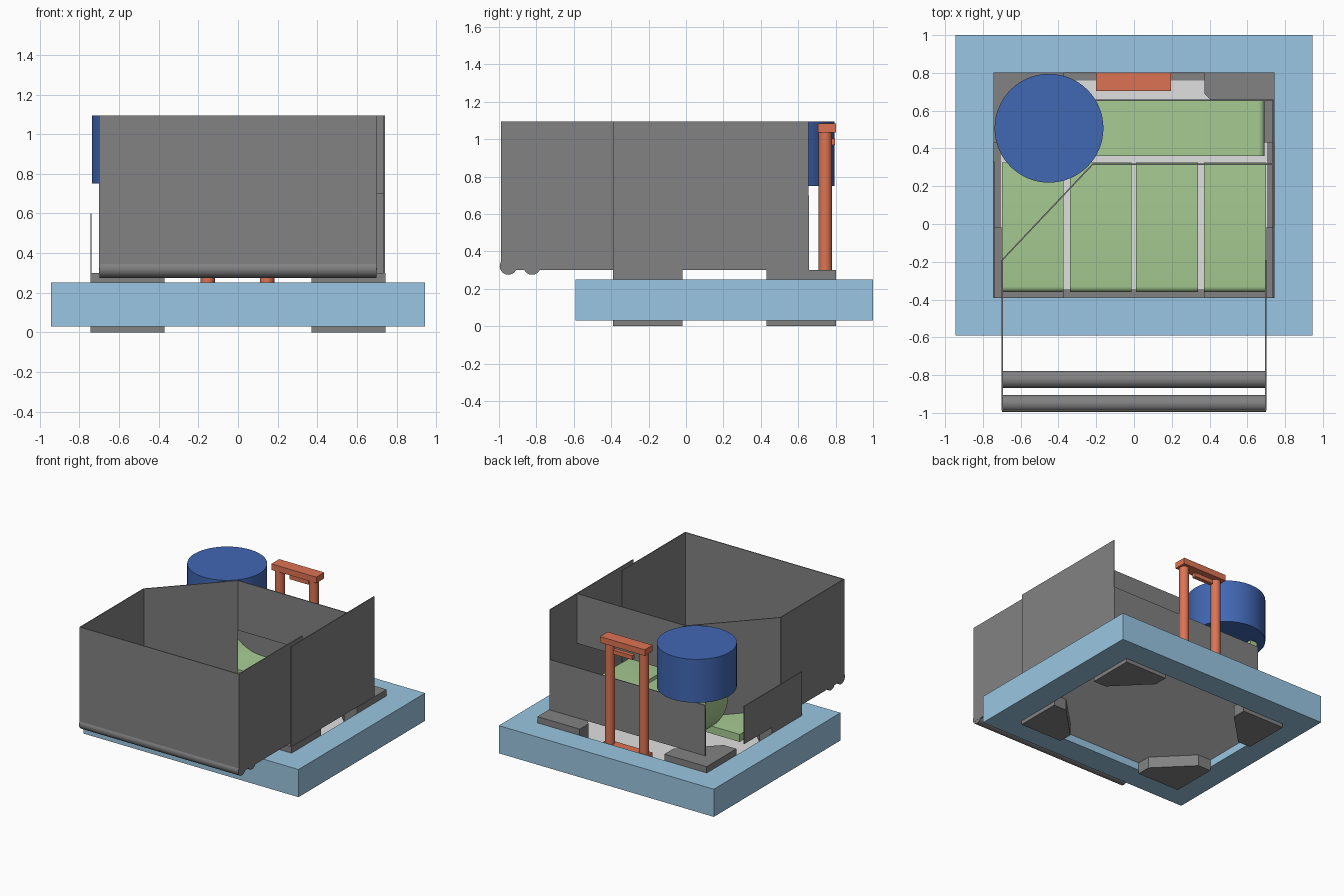
import bpy, bmesh, math
from mathutils import Vector

old = bpy.data.objects.get("Cube")
if old:
    bpy.data.objects.remove(old, do_unlink=True)


def material(name, hexcode):
    # hex display colour to linear
    srgb = [int(hexcode[i:i + 2], 16) / 255 for i in (0, 2, 4)]
    col = [c / 12.92 if c < 0.04 else ((c + 0.055) / 1.055) ** 2.4 for c in srgb] + [1]
    m = bpy.data.materials.new(name)
    m.use_nodes = True
    m.diffuse_color = col
    m.node_tree.nodes["Principled BSDF"].inputs["Base Color"].default_value = col
    return m


PALE_BLUE = material("pale_blue", "9ac6e2")
GREY = material("mid_grey", "828282")
LIGHT = material("light_grey", "e0e0e0")
GREEN = material("soft_green", "a8cd94")
BLUE = material("deep_blue", "4167b4")
ORANGE = material("orange", "dc7453")


def finish(name, bm, mat, smooth=False):
    bmesh.ops.recalc_face_normals(bm, faces=bm.faces)
    me = bpy.data.meshes.new(name)
    bm.to_mesh(me)
    bm.free()
    me.materials.append(mat)
    ob = bpy.data.objects.new(name, me)
    bpy.context.collection.objects.link(ob)
    if smooth:
        bpy.ops.object.select_all(action='DESELECT')
        bpy.context.view_layer.objects.active = ob
        ob.select_set(True)
        bpy.ops.object.shade_smooth_by_angle(angle=math.radians(35))
    return ob


def prism(name, pts, push, mat, smooth=False):
    """Extrude a planar outline along the push vector."""
    bm = bmesh.new()
    face = bm.faces.new([bm.verts.new(p) for p in pts])
    ext = bmesh.ops.extrude_face_region(bm, geom=[face])
    verts = [v for v in ext["geom"] if isinstance(v, bmesh.types.BMVert)]
    bmesh.ops.translate(bm, verts=verts, vec=push)
    return finish(name, bm, mat, smooth)


def box(name, x0, x1, y0, y1, z0, z1, mat):
    pts = [(x0, y0, z0), (x1, y0, z0), (x1, y1, z0), (x0, y1, z0)]
    return prism(name, pts, (0, 0, z1 - z0), mat)


def rod(name, start, end, r, mat, sides=32):
    start, end = Vector(start), Vector(end)
    axis = (end - start).normalized()
    u = axis.orthogonal().normalized()
    w = axis.cross(u)
    turn = [2 * math.pi * i / sides for i in range(sides)]
    pts = [start + r * (math.cos(a) * u + math.sin(a) * w) for a in turn]
    return prism(name, pts, end - start, mat, True)


def wall(name, a, b, z0, z1, t=0.007):
    """Thin upright panel between two plan points."""
    a, b = Vector(a), Vector(b)
    d = (b - a).normalized() * t / 2
    n = Vector((-d.y, d.x))
    pts = [(*p, z0) for p in (a + n, b + n, b - n, a - n)]
    return prism(name, pts, (0, 0, z1 - z0), GREY)


def ring(name, x0, x1, y0, y1, w, z0, z1, mat):
    """Rectangular frame; w holds side, front and back widths."""
    bm = bmesh.new()
    loops = []
    for z in (z0, z1):
        for s in (0, 1):
            xa, xb = x0 + s * w[0], x1 - s * w[0]
            ya, yb = y0 + s * w[1], y1 - s * w[2]
            loops.append([bm.verts.new((x, y, z)) for x, y in
                          ((xa, ya), (xb, ya), (xb, yb), (xa, yb))])
    lo, li, to, ti = loops
    for p, q in ((lo, li), (to, ti), (lo, to), (li, ti)):
        for i in range(4):
            j = (i + 1) % 4
            bm.faces.new((p[i], p[j], q[j], q[i]))
    return finish(name, bm, mat)


def cushion_outline(path, r):
    """Thick strip around a centre line, with a round nose at its start."""
    path = [Vector(p) for p in path]
    top, low = [], []
    for i, p in enumerate(path):
        d = (path[min(i + 1, len(path) - 1)] - path[max(i - 1, 0)]).normalized()
        n = Vector((-d.y, d.x)) * r
        top.append(p + n)
        low.append(p - n)
    d = (path[1] - path[0]).normalized()
    n = Vector((-d.y, d.x))
    nose = [path[0] - r * (math.sin(a) * d + math.cos(a) * n)
            for a in [math.pi * k / 8 for k in range(1, 8)]]
    return nose + top + low[::-1]


# Base frame with a sunken floor and its edge strip
ring("base_frame", -0.945, 0.945, -0.59, 1.0, (0.2, 0.2, 0.197), 0.03, 0.25, PALE_BLUE)
box("floor", -0.745, 0.745, -0.39, 0.803, 0.09, 0.15, LIGHT)
ring("floor_edge", -0.745, 0.745, -0.39, 0.803, (0.04, 0.045, 0.043), 0.13, 0.156, GREY)

# Corner feet with the inner corner cut off
for sx, side in ((-1, "right"), (1, "left")):
    for sy, end in ((-1, "front"), (1, "back")):
        plan = [(0.744, 0.597), (0.372, 0.597), (0.372, 0.485), (0.632, 0.225), (0.744, 0.225)]
        pts = [(sx * x, 0.206 + sy * y, 0) for x, y in plan]
        prism(f"foot_{end}_{side}", pts, (0, 0, 0.3), GREY)

# Thin enclosure walls
wall("front_wall", (-0.697, -0.986), (0.697, -0.986), 0.34, 1.095)
wall("left_front_wall", (0.697, -0.988), (0.697, -0.19), 0.3, 1.095)
wall("right_front_wall", (-0.697, -0.988), (-0.697, -0.19), 0.3, 1.095)
wall("diagonal_wall", (-0.697, -0.19), (-0.22, 0.315), 0.3, 1.095)
wall("cross_wall", (-0.22, 0.316), (0.74, 0.316), 0.7, 1.095)
wall("left_rear_wall", (0.738, -0.39), (0.738, 0.655), 0.3, 1.095)
wall("back_wall", (-0.63, 0.655), (0.738, 0.655), 0.3, 0.7)
wall("right_low_wall", (-0.742, -0.39), (-0.742, 0.33), 0.3, 0.6)

# Rollers under the front wall
for i, y in enumerate((-0.95, -0.823)):
    rod(f"roller_{i}", (-0.70, y, 0.321), (0.70, y, 0.321), 0.046, GREY)

# Row of flat cushions
flat = cushion_outline([(-0.33, 0.332), (0.325, 0.332)], 0.03)
for i, x in enumerate((-0.70, -0.34, 0.01, 0.37)):
    prism(f"cushion_{i}", [(x, y, z) for y, z in flat], (0.328, 0, 0), GREEN, True)

# Long recliner along the back, curving up under the tank
bend = [(-0.25 - 0.345 * math.sin(a), 0.677 - 0.345 * math.cos(a))
        for a in [math.radians(7.5 * k) for k in range(13)]]
path = [(0.66, 0.332)] + bend + [(-0.595, 0.74)]
outline = cushion_outline(path, 0.03)
prism("recliner", [(x, 0.36, z) for x, z in outline], (0, 0.29, 0), GREEN, True)

# Tank
rod("tank", (-0.45, 0.507, 0.75), (-0.45, 0.507, 1.095), 0.288, BLUE, 64)

# Hoist gantry
for side, x in (("left", 0.147), ("right", -0.153)):
    rod(f"hoist_post_{side}", (x, 0.745, 0.16), (x, 0.745, 1.04), 0.036, ORANGE)
box("hoist_top_bar", -0.20, 0.195, 0.705, 0.803, 1.035, 1.083, ORANGE)
box("hoist_small_bar", -0.085, 0.085, 0.765, 0.797, 0.97, 1.003, ORANGE)
box("hoist_foot_plate", -0.20, 0.195, 0.705, 0.80, 0.18, 0.23, ORANGE)
